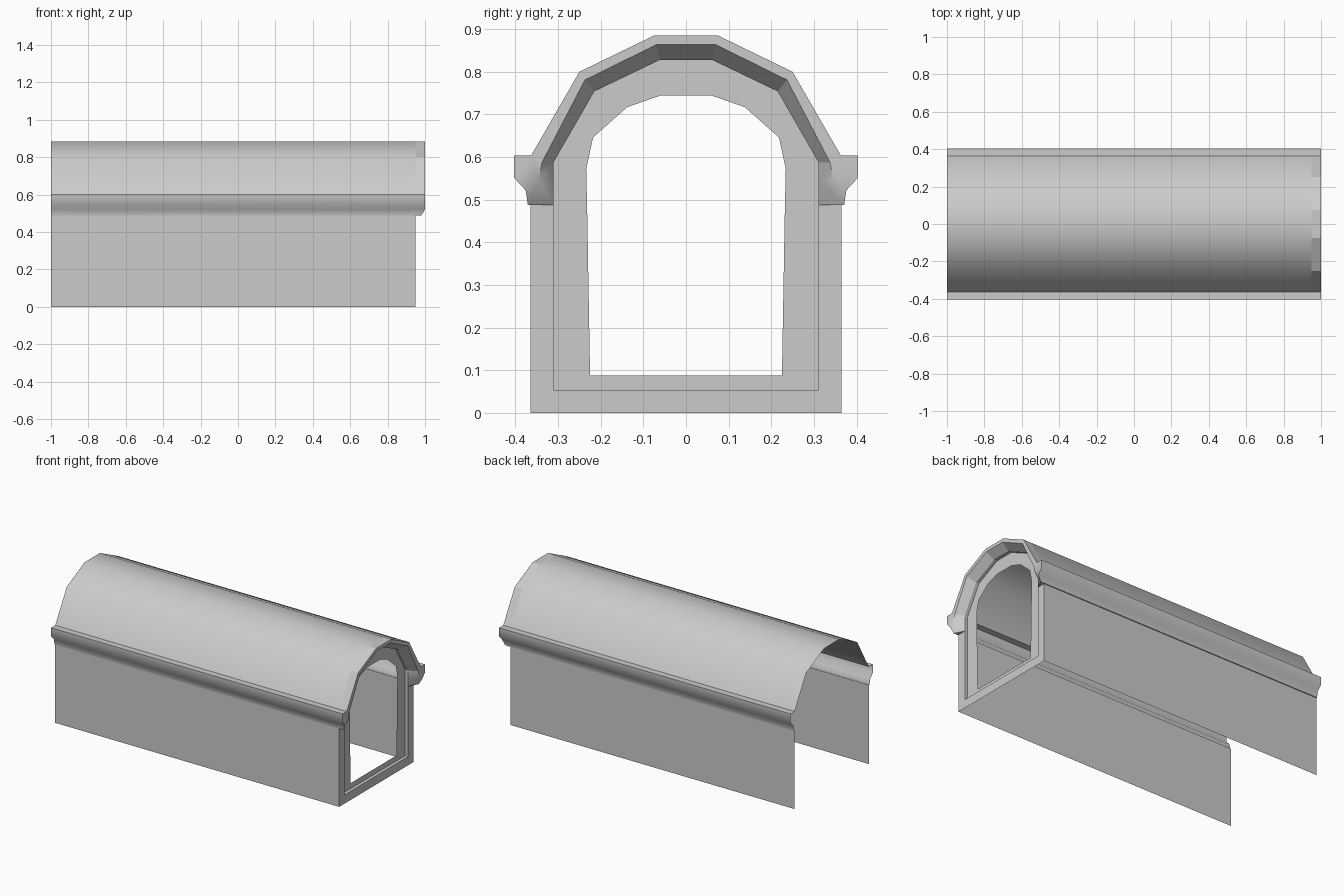
import bpy, bmesh, math

if "Cube" in bpy.data.objects:
    bpy.data.objects.remove(bpy.data.objects["Cube"])

BACK, FACE, TIP, PANEL = -1.0, 0.95, 1.0, 0.93


def at(profile, x):
    return [(x, y, z) for y, z in profile]


def full(half):
    """Half outline (centre first) -> whole outline from -y to +y."""
    return [(-y, z) for y, z in reversed(half)] + list(half)


def strip(a, b):
    return [[a[i], a[i + 1], b[i + 1], b[i]] for i in range(len(a) - 1)]


def both_sides(faces):
    return faces + [[(x, -y, z) for x, y, z in reversed(f)] for f in faces]


def build(name, faces, smooth=None):
    bm = bmesh.new()
    for f in faces:
        bm.faces.new([bm.verts.new(p) for p in f])
    bmesh.ops.remove_doubles(bm, verts=bm.verts, dist=0.0005)
    bmesh.ops.recalc_face_normals(bm, faces=bm.faces)
    me = bpy.data.meshes.new(name)
    bm.to_mesh(me)
    bm.free()
    ob = bpy.data.objects.new(name, me)
    bpy.context.collection.objects.link(ob)
    if smooth:
        bpy.ops.object.select_all(action='DESELECT')
        bpy.context.view_layer.objects.active = ob
        ob.select_set(True)
        bpy.ops.object.shade_smooth_by_angle(angle=math.radians(smooth))
    return ob


# Half outlines (y, z) seen from the end
roof = [(.075, .885), (.25, .80), (.363, .604)]
rim = [(.069, .864), (.237, .781), (.338, .587)]
inner = [(.061, .828), (.215, .754), (.311, .587)]
ledge = [(.363, .604), (.403, .604), (.403, .551), (.376, .522)]
foot = (.371, .488)

# Vaulted roof, smooth body
build("roof", strip(at(full(roof), BACK), at(full(roof), FACE)), 45)

# Faceted arch trim at the open end, with its chamfer
build("arch_trim",
      strip(at(full(roof), FACE), at(full(roof), TIP))
      + strip(at(full(roof), TIP), at(full(rim), TIP))
      + strip(at(full(rim), TIP), at(full(inner), FACE)))

# Cornices along both sides
front_foot = (.98, *foot)
inner_top, inner_mid, inner_low = at([inner[2], (.311, .545), (.311, .488)], FACE)
rim_end, rim_low, ledge_end = at([rim[2], (.346, .545), ledge[-1]], TIP)
cornice = strip(at(ledge, BACK), at(ledge, TIP))
cornice += [
    [(BACK, *ledge[-1]), ledge_end, front_foot, (BACK, *foot)],
    [(BACK, *foot), (FACE, *foot), (FACE, .365, .488), (BACK, .365, .488)],
    at(ledge, TIP) + [rim_low, rim_end],
    [rim_end, rim_low, inner_mid, inner_top],
    [rim_low, ledge_end, front_foot, inner_low, inner_mid],
    [front_foot, (FACE, *foot), inner_low],
]
build("cornices", both_sides(cornice), 45)

# Side walls
wall = [(.365, 0), (.365, .49)]
build("side_walls", both_sides(strip(at(wall, BACK), at(wall, FACE))))

# Front frame, stepped reveal and recessed panel around the doorway
recess = [(.061, .828), (.215, .754), (.263, .6705), (.311, .587), (.311, .488), (.311, .054)]
door = [(.061, .744), (.138, .717), (.218, .646), (.234, .573), (.232, .488), (.225, .088)]


def loop(half):
    ring = full(half)
    return ring + ring[:1]


frame = both_sides([at([(.365, 0), (.365, .49), (.311, .49), (.311, .054)], FACE)])
frame.append(at([(-.365, 0), (.365, 0), (.311, .054), (-.311, .054)], FACE))
build("front_frame", frame)
build("door_panel",
      strip(at(loop(recess), FACE), at(loop(recess), PANEL))
      + strip(at(loop(recess), PANEL), at(loop(door), PANEL)))
